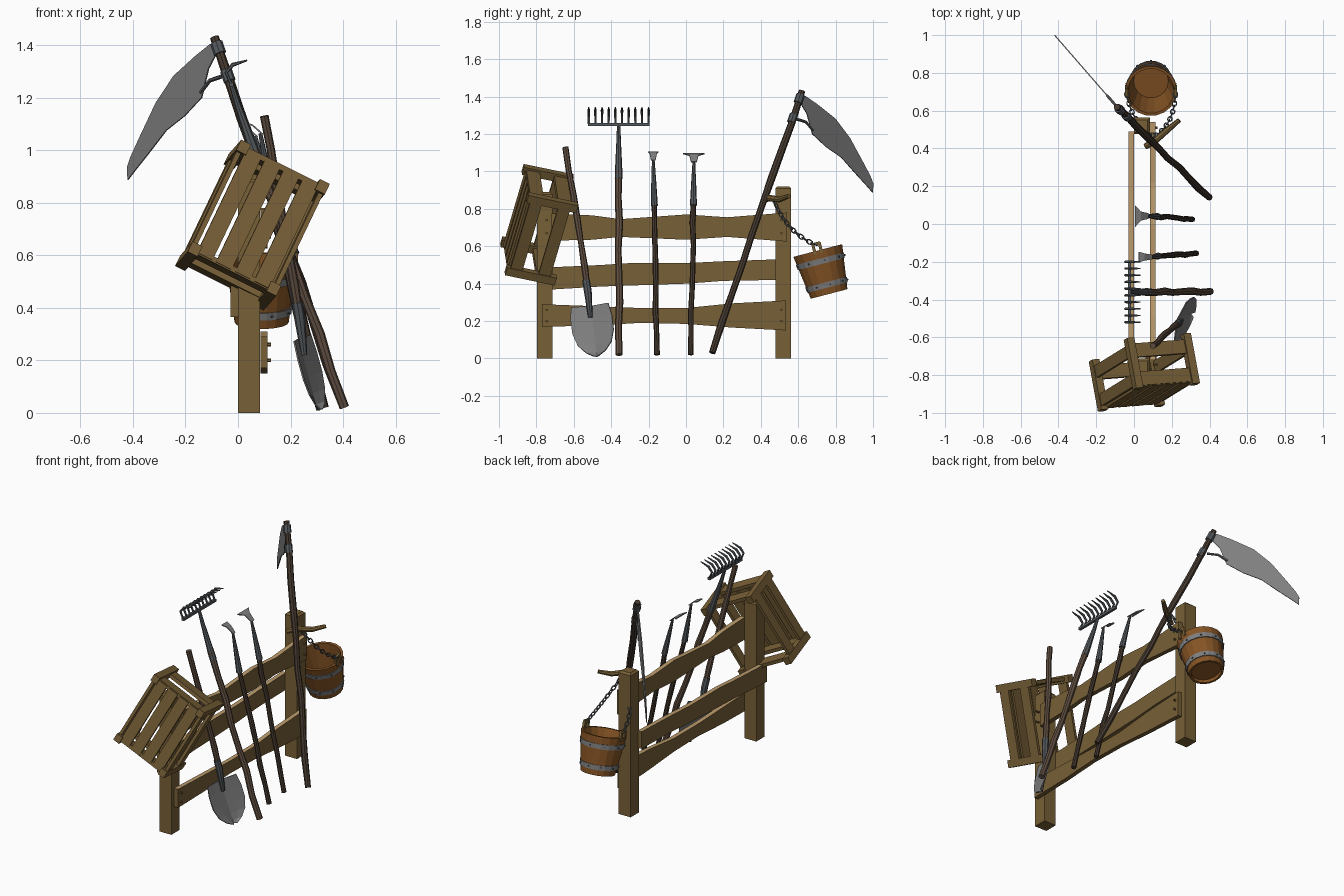
import bpy, bmesh, math, random
from mathutils import Vector as V, Matrix

if "Cube" in bpy.data.objects:
    bpy.data.objects.remove(bpy.data.objects["Cube"])

random.seed(4)


def mat(name, r, g, b):
    m = bpy.data.materials.new(name)
    m.diffuse_color = (r, g, b, 1)
    m.use_nodes = True
    m.node_tree.nodes["Principled BSDF"].inputs["Base Color"].default_value = m.diffuse_color
    return m


WOOD = mat("weathered wood", 0.185, 0.115, 0.037)
EDGE = mat("cut wood edge", 0.50, 0.33, 0.15)
DARK = mat("dark handle wood", 0.058, 0.040, 0.028)
HANDLE = mat("brown handle wood", 0.115, 0.075, 0.052)
BUCKET = mat("bucket wood", 0.235, 0.088, 0.018)
STEEL = mat("light steel", 0.21, 0.21, 0.21)
IRON = mat("dark iron", 0.09, 0.10, 0.11)


def finish(name, bm, *mats, smooth=False):
    bmesh.ops.recalc_face_normals(bm, faces=bm.faces[:])
    me = bpy.data.meshes.new(name)
    bm.to_mesh(me)
    bm.free()
    for m in mats:
        me.materials.append(m)
    for p in me.polygons:
        p.use_smooth = smooth
    ob = bpy.data.objects.new(name, me)
    bpy.context.scene.collection.objects.link(ob)
    return ob


def box(bm, center, size, frame=Matrix.Identity(4)):
    m = frame @ Matrix.Translation(center) @ Matrix.Diagonal((*size, 1))
    return bmesh.ops.create_cube(bm, size=1, matrix=m)["verts"]


def tube(bm, pts, radii, sides=8, ref=(0, 1, 0), closed=False):
    """Sweep a polygon along a path."""
    pts, ref, n, rings = [V(p) for p in pts], V(ref), len(pts), []
    for i, p in enumerate(pts):
        a = pts[(i - 1) % n] if closed else pts[max(i - 1, 0)]
        b = pts[(i + 1) % n] if closed else pts[min(i + 1, n - 1)]
        s = (b - a).cross(ref).normalized()
        t = s.cross(b - a).normalized()
        r = radii[i] if isinstance(radii, (list, tuple)) else radii
        angs = [2 * math.pi * k / sides for k in range(sides)]
        rings.append([bm.verts.new(p + (s * math.cos(w) + t * math.sin(w)) * r) for w in angs])
    for i in range(n if closed else n - 1):
        A, B = rings[i], rings[(i + 1) % n]
        for k in range(sides):
            bm.faces.new((A[k], A[(k + 1) % sides], B[(k + 1) % sides], B[k]))
    if not closed:
        bm.faces.new(rings[0])
        bm.faces.new(rings[-1])


def stick(name, a, b, r, m, n=8, wobble=0.005, ref=(0, 1, 0)):
    """Hand-cut pole with slight bends."""
    bm, a, b = bmesh.new(), V(a), V(b)
    pts, rad = [], []
    for i in range(n):
        w = wobble if 0 < i < n - 1 else 0
        pts.append(a.lerp(b, i / (n - 1)) + V((random.uniform(-w, w), random.uniform(-w, w), 0)))
        rad.append(r * random.uniform(0.9, 1.1))
    tube(bm, pts, rad, ref=ref)
    return finish(name, bm, m)


def plate(name, rows, thick, m):
    """Sheet part from rows of points."""
    bm = bmesh.new()
    g = [[bm.verts.new(p) for p in row] for row in rows]
    for A, B in zip(g, g[1:]):
        for k in range(len(A) - 1):
            bm.faces.new((A[k], A[k + 1], B[k + 1], B[k]))
    ob = finish(name, bm, m)
    s = ob.modifiers.new("thickness", "SOLIDIFY")
    s.thickness, s.offset = thick, 0
    return ob


# Fence posts with chamfered tops
for name, y, h in (("front_post", -0.755, 0.89), ("rear_post", 0.52, 0.92)):
    bm = bmesh.new()
    box(bm, (0.042, y, h / 2), (0.085, 0.085, h))
    top = [e for e in bm.edges if all(v.co.z > h - 0.01 for v in e.verts)]
    bmesh.ops.bevel(bm, geom=top, offset=0.012, segments=1, affect="EDGES")
    finish(name, bm, WOOD)

# Wavy rails: stations of (y, bottom, top)
rails = {
    "top_rail": (0.085, [(-0.72, .63, .775), (-0.5, .635, .765), (-0.35, .65, .745), (0, .635, .77),
                         (0.22, .65, .755), (0.54, .625, .78)]),
    "middle_rail": (-0.028, [(-0.78, .365, .485), (-0.45, .385, .50), (-0.3, .39, .51), (0, .40, .51),
                             (0.2, .415, .52), (0.49, .42, .53)]),
    "bottom_rail": (0.085, [(-0.77, .17, .29), (-0.5, .175, .28), (-0.25, .19, .27), (0, .185, .27),
                            (0.25, .165, .295), (0.535, .15, .31)])}
for name, (x, st) in rails.items():
    bm = bmesh.new()
    loop = [(x, y, lo) for y, lo, hi in st] + [(x, y, hi) for y, lo, hi in reversed(st)]
    f = bm.faces.new([bm.verts.new(p) for p in loop])
    ex = bmesh.ops.extrude_face_region(bm, geom=[f])["geom"]
    bmesh.ops.translate(bm, vec=(0.028, 0, 0), verts=[v for v in ex if isinstance(v, bmesh.types.BMVert)])
    ob = finish(name, bm, WOOD, EDGE)
    for p in ob.data.polygons:
        p.material_index = int(p.normal.z > 0.7)

# Nails at rail ends
bm = bmesh.new()
for y in (-0.745, 0.51):
    for z in (0.20, 0.26, 0.67, 0.74):
        tube(bm, [(0.10, y, z), (0.125, y, z)], 0.007, 6)
finish("rail_nails", bm, WOOD)

# Slatted crate hung over the front post, tilted
u = V((0.416, 0.257, 0.871)).normalized()
w = V((0.18, -0.955, 0.21))
w = (w - u * w.dot(u)).normalized()
v = u.cross(w)
F = Matrix.Translation((0.055, -0.785, 0.715)) @ Matrix((u, v, w)).transposed().to_4x4()
bm = bmesh.new()
for a in (-1, 1):
    for b in (-1, 1):
        box(bm, (a * 0.222, b * 0.168, 0), (0.045, 0.042, 0.275), F)
    for c in (-0.07, 0.085):
        box(bm, (a * 0.222, 0, c), (0.022, 0.34, 0.075), F)
        box(bm, (0, a * 0.175, c), (0.44, 0.018, 0.065), F)
for k in range(4):
    box(bm, (0, (k - 1.5) * 0.081, 0.118), (0.455, 0.066, 0.018), F)
finish("crate", bm, WOOD)

# Bucket of staves, tilted
B = Matrix.Translation((0.09, 0.765, 0.345)) @ Matrix.Rotation(0.255, 4, "X")


def lathe(bm, profile, n=18):
    rings = []
    for r, z in profile:
        rings.append([bm.verts.new(B @ V((r * math.cos(2 * math.pi * k / n), r * math.sin(2 * math.pi * k / n), z)))
                      for k in range(n)])
    for A, C in zip(rings, rings[1:]):
        for k in range(n):
            bm.faces.new((A[k], A[(k + 1) % n], C[(k + 1) % n], C[k]))
    return rings


bm = bmesh.new()
rings = lathe(bm, [(0.088, 0.02), (0.09, 0), (0.103, 0), (0.137, 0.24), (0.122, 0.24), (0.092, 0.035)])
bm.faces.new(rings[0])
bm.faces.new(rings[-1])
finish("bucket", bm, BUCKET)
rad = lambda z: 0.103 + 0.034 * z / 0.24
bm, rv = bmesh.new(), bmesh.new()
for z in (0.05, 0.18):
    lathe(bm, [(rad(z - .015), z - .015), (rad(z - .015) + .005, z - .015), (rad(z + .015) + .005, z + .015),
               (rad(z + .015), z + .015)])
    for k in range(9):
        t = 2 * math.pi * (k + 0.25) / 9
        d = V((math.cos(t), math.sin(t), 0))
        tube(rv, [B @ (d * rad(z) + V((0, 0, z))), B @ (d * (rad(z) + .009) + V((0, 0, z)))], 0.005, 6, (0, .2, 1))
finish("bucket_bands", bm, STEEL)
finish("bucket_rivets", rv, IRON)
bm = bmesh.new()
for s in (-1, 1):
    for dy in (-0.018, 0.018):
        box(bm, (s * 0.13, dy, 0.25), (0.016, 0.016, 0.06), B)
    box(bm, (s * 0.13, 0, 0.277), (0.016, 0.045, 0.016), B)
finish("bucket_ears", bm, WOOD)

# Peg on the rear post
bm = bmesh.new()
tube(bm, [(0.06, 0.41, 0.84), (0.11, 0.44, 0.858), (0.18, 0.50, 0.85), (0.24, 0.55, 0.868)],
     [0.016, 0.018, 0.016, 0.012], 8, (0, 0, 1))
finish("peg", bm, WOOD)

# Chains from the peg to both bucket ears
bm = bmesh.new()
for s in (-1, 1):
    p0, p2 = V((0.11, 0.465, 0.86)), B @ V((s * 0.13, 0, 0.27))
    p1 = (p0 + p2) / 2 + V((s * 0.05, -0.05, -0.06))
    bez = lambda t: p0 * (1 - t) ** 2 + p1 * 2 * t * (1 - t) + p2 * t * t
    N = 13
    for i in range(N):
        a, b = bez(i / N), bez((i + 1) / N)
        t = (b - a).normalized()
        side = t.cross(V((0, 0, 1))).normalized()
        if i % 2:
            side = t.cross(side)
        c, h = (a + b) / 2, (b - a).length * 0.68
        path = [c + t * h * math.cos(q) + side * 0.011 * math.sin(q) for q in (k * math.pi / 4 for k in range(8))]
        tube(bm, path, 0.0038, 5, t.cross(side), True)
finish("chains", bm, IRON)

# Rake
stick("rake_handle", (0.405, -0.357, 0.02), (0.06, -0.36, 1.0), 0.019, HANDLE)
bm = bmesh.new()
tube(bm, [(0.075, -0.36, 0.96), (0.06, -0.36, 1.0), (0.0, -0.36, 1.17), (-0.025, -0.36, 1.25)],
     [0.021, 0.02, 0.012, 0.009])
box(bm, (-0.025, -0.36, 1.25), (0.016, 0.33, 0.016))
for k in range(10):
    y = -0.52 + k * 0.32 / 9
    tube(bm, [(-0.025, y, 1.25), (-0.045, y, 1.295), (-0.02, y, 1.325), (0.035, y, 1.342)],
         [0.006, 0.007, 0.008, 0.003], 6)
finish("rake_head", bm, IRON)

# Two hoes: foot, neck, head point, blade half widths
hoes = [("small_hoe", (0.33, -0.155, 0.02), (0.125, -0.17, 0.84), (0.085, -0.175, 1.065), 0.012, 0.028),
        ("wide_hoe", (0.31, 0.025, 0.02), (0.12, 0.04, 0.84), (0.065, 0.042, 1.055), 0.015, 0.058)]
for name, foot, neck, tip, w0, w1 in hoes:
    stick(name + "_handle", foot, neck, 0.015, DARK)
    bm = bmesh.new()
    a, b = V(neck), V(tip)
    tube(bm, [a - (b - a) * 0.1, a, a.lerp(b, 0.5), b], [0.019, 0.018, 0.013, 0.007])
    finish(name + "_socket", bm, IRON)
    plate(name + "_blade", [[b + V((dx, -hw, dz)), b + V((dx, hw, dz))]
                            for dx, dz, hw in ((0.01, -0.005, w0), (-0.03, 0.03, w0 * 1.6), (-0.06, 0.04, w1))],
          0.006, STEEL)

# Shovel
stick("shovel_handle", (0.235, -0.525, 0.36), (0.10, -0.645, 1.13), 0.017, HANDLE, 7, 0.004)
bm = bmesh.new()
tube(bm, [(0.225, -0.535, 0.42), (0.235, -0.525, 0.36), (0.252, -0.511, 0.22)], [0.02, 0.021, 0.012])
finish("shovel_socket", bm, IRON)
o = V((0.245, -0.515, 0.285))
L = V((0.075, 0.035, -0.275)).normalized()
W = V((0.30, 0.95, 0.12)).normalized()
n = L.cross(W)
plate("shovel_blade", [[o + L * q + W * (h * s) - n * (0.02 * (1 - abs(s))) for s in (-1, -0.5, 0, 0.5, 1)]
                       for q, h in ((0, .105), (.07, .117), (.15, .116), (.215, .095), (.26, .055), (.283, .015))],
      0.006, STEEL)

# Scythe
stick("scythe_handle", (0.40, 0.14, 0.03), (-0.09, 0.62, 1.43), 0.019, DARK, 10)
foot, head = V((0.40, 0.14, 0.03)), V((-0.09, 0.62, 1.43))
bm = bmesh.new()
tube(bm, [foot.lerp(head, t) for t in (0.955, 0.985)], 0.024)
tube(bm, [foot.lerp(head, t) for t in (0.88, 0.91)], 0.023)
finish("scythe_ferrules", bm, IRON)
on = lambda y, z: (-0.09 - 0.87 * (y - 0.62), y, z)
edge = [(.612, 1.405, .612, 1.365), (.635, 1.405, .645, 1.31), (.70, 1.36, .675, 1.20), (.797, 1.283, .75, 1.13),
        (.875, 1.18, .83, 1.075), (.94, 1.06, .905, .99), (.985, .975, .96, .93), (1.0, .935, .998, .887)]
plate("scythe_blade", [[on(a, b), on(c, d)] for a, b, c, d in edge], 0.006, STEEL)
bm = bmesh.new()
tube(bm, [on(0.59, 1.28), on(0.64, 1.265), on(0.68, 1.22)], 0.008, 6, (1, 1, 0))
finish("scythe_brace", bm, IRON)
